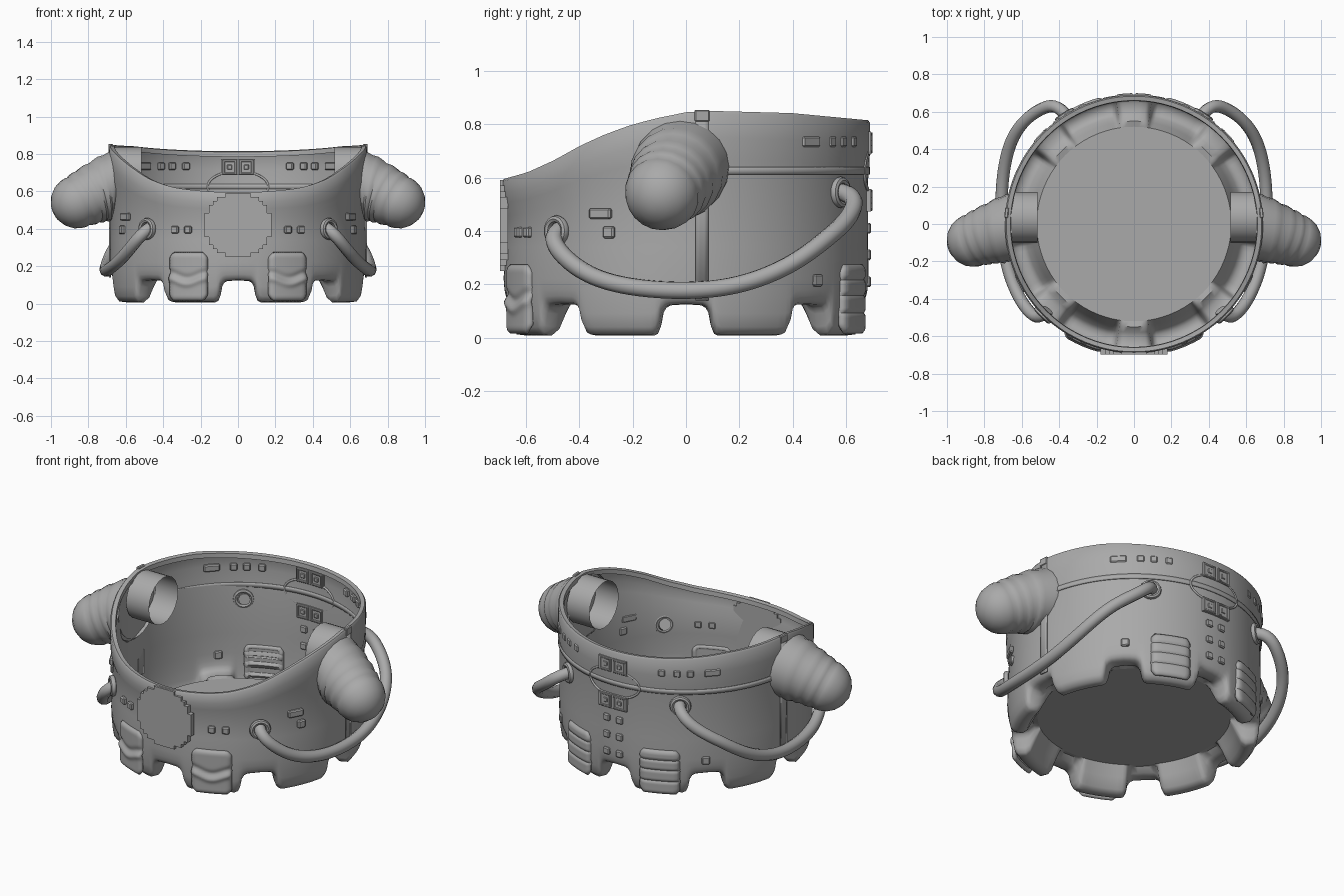
import bpy, bmesh, math
from mathutils import Matrix, Vector

if "Cube" in bpy.data.objects:
    bpy.data.objects.remove(bpy.data.objects["Cube"])

GREY = bpy.data.materials.new("grey")
GREY.diffuse_color = (0.4, 0.4, 0.4, 1)
GREY.use_nodes = True
GREY.node_tree.nodes["Principled BSDF"].inputs["Base Color"].default_value = GREY.diffuse_color


def make(name, bm, angle=35, recalc=True):
    if recalc:
        bmesh.ops.recalc_face_normals(bm, faces=bm.faces)
    me = bpy.data.meshes.new(name)
    bm.to_mesh(me)
    bm.free()
    me.materials.append(GREY)
    me.shade_smooth()
    me.set_sharp_from_angle(angle=math.radians(angle))
    ob = bpy.data.objects.new(name, me)
    bpy.context.collection.objects.link(ob)
    return ob


def skin(bm, rings, closed=True):
    """Join rows of points with quads."""
    rows = [[bm.verts.new(p) for p in r] for r in rings]
    n = len(rows[0])
    for a, b in zip(rows, rows[1:]):
        for i in range(n if closed else n - 1):
            j = (i + 1) % n
            bm.faces.new((a[i], a[j], b[j], b[i]))
    return rows


def polar(deg, r, z):
    """Angle 0 is the front, 90 is +x."""
    a = math.radians(deg)
    return Vector((r * math.sin(a), -r * math.cos(a), z))


def facing(deg, r, z):
    """Frame on the wall: local z points outward, local y up."""
    a = math.radians(deg)
    out = Vector((math.sin(a), -math.cos(a), 0))
    side = Vector((math.cos(a), math.sin(a), 0))
    m = Matrix((side, Vector((0, 0, 1)), out)).transposed().to_4x4()
    m.translation = polar(deg, r, z)
    return m


def lathe(name, frame, profile, n=24, loop=False):
    """Rings of radius r at h; frame(h) gives the placement of each ring."""
    bm = bmesh.new()
    rings = [[frame(h) @ Vector((r * math.cos(t), r * math.sin(t), 0))
              for t in (2 * math.pi * i / n for i in range(n))] for r, h in ((r, h) for r, h in profile)]
    skin(bm, rings + (rings[:1] if loop else []))
    bmesh.ops.remove_doubles(bm, verts=bm.verts, dist=1e-4)
    return make(name, bm, 40)


def block(name, deg, z, w, h, d=0.024, r=0.683, bevel=0.006):
    bm = bmesh.new()
    bmesh.ops.create_cube(bm, size=1)
    bmesh.ops.scale(bm, vec=(w, h, d), verts=bm.verts)
    if bevel:
        bmesh.ops.bevel(bm, geom=bm.edges[:], offset=bevel, segments=1, affect='EDGES')
    bm.transform(facing(deg, r, z))
    return make(name, bm, 30)


def tube(name, pts, radius, cyclic=False, res=6):
    cu = bpy.data.curves.new(name, 'CURVE')
    cu.dimensions = '3D'
    sp = cu.splines.new('NURBS')
    sp.points.add(len(pts) - 1)
    for p, q in zip(sp.points, pts):
        p.co = (*q, 1)
    sp.order_u = 4
    sp.use_endpoint_u = not cyclic
    sp.use_cyclic_u = cyclic
    cu.bevel_depth, cu.bevel_resolution, cu.resolution_u = radius, 3, res
    cu.use_fill_caps = True
    cu.materials.append(GREY)
    ob = bpy.data.objects.new(name, cu)
    bpy.context.collection.objects.link(ob)


def lerp(table, x):
    for (x0, y0), (x1, y1) in zip(table, table[1:]):
        if x <= x1:
            t = max(0, (x - x0) / (x1 - x0))
            return y0 + (y1 - y0) * t
    return table[-1][1]


RIM = [(-.69, .595), (-.6, .62), (-.5, .665), (-.4, .72), (-.3, .765), (-.2, .8),
       (-.1, .825), (0, .845), (.1, .85), (.4, .842), (.69, .815)]
FLOOR = .147


# --- body: thin wall with a sweeping rim and eight hollow feet ---
def section(deg):
    y = -.69 * math.cos(math.radians(deg))
    rim = lerp(RIM, y)
    crease = rim - lerp([(-.69, .11), (0, .2), (.69, .2)], y)
    neck = lerp([(-.3, .673), (.1, .682)], y)
    a = abs((deg + 22.5) % 45 - 22.5)
    zb = lerp([(0, .122), (5.5, .118), (7, .108), (8.2, .085), (9, .035), (10, .008), (11.5, 0)], a)
    pts = [(.657, rim - .03), (.66, rim - .004), (.683, rim), (.69, rim - .01),
           (.69, rim * .5 + crease * .5), (.688, crease + .02), (neck, crease - .03),
           (neck * .4 + .684 * .6, .34), (.684, .22)]
    low = [(.681, .15), (.676, .09), (.668, .04), (.648, .012), (.605, .007), (.58, .025), (.55, .085)]
    pts += [(r, zb + z * (.2 - zb) / .2) for r, z in low]
    pts += [(.52, FLOOR)]
    return [polar(deg, r, z) for r, z in pts]


steps = [0, 3, 5.5, 6.3, 7, 7.6, 8.2, 9, 10, 11.5, 14, 18, 22.5]
half = steps + [45 - s for s in steps[-2:0:-1]]
angles = [45 * k + s for k in range(8) for s in half]
bm = bmesh.new()
columns = [section(d) for d in angles]
skin(bm, list(zip(*columns)))
make("body", bm, 50)

# --- floor disc ---
bm = bmesh.new()
bm.faces.new([bm.verts.new(polar(d, .52, FLOOR)) for d in angles])
make("floor", bm, 30)


# --- raised curved panels ---
def panel(name, d0, d1, z0, z1, r_of, nu=12, nv=24, thick=.04, corner=0.0):
    bm = bmesh.new()
    grid = []
    for j in range(nv + 1):
        v = j / nv
        e = max(0, 1 - min(v, 1 - v) / .15)
        k = 1 - corner * e * e
        grid.append([polar((d0 + d1) / 2 + (d1 - d0) * (i / nu - .5) * k,
                           r_of(i / nu, v), z0 + (z1 - z0) * v) for i in range(nu + 1)])
    skin(bm, grid, False)
    ob = make(name, bm, 40, False)
    s = ob.modifiers.new("thickness", 'SOLIDIFY')
    s.thickness, s.offset = thick, -1


def edge(u, v):
    return .685 + .016 * min(1, min(u, 1 - u) / .12, min(v, 1 - v) / .08) ** .5


def front_pad(u, v):
    c = .4 + .06 * math.cos(2 * math.pi * u)
    wave = .009 * math.exp(-((v - c) / .06) ** 2) - .008 * math.exp(-((v - c - .14) / .06) ** 2)
    return edge(u, v) + wave


def back_pad(u, v):
    groove = sum(math.exp(-((v - c) / .025) ** 2) for c in (.3, .55, .78))
    return edge(u, v) - .007 * groove


for s in (-1, 1):
    panel("front_foot_pad", s * 23 - 9.4, s * 23 + 9.4, .015, .275, front_pad, 16, 32, .024, .25)
    panel("back_foot_pad", 180 + s * 23 - 9.4, 180 + s * 23 + 9.4, .015, .275, back_pad, 12, 40, .024, .2)
    # side seam strap with its rim clip
    panel("side_strap", s * 95 - 2, s * 95 + 2, .14, .82, lambda u, v: .691, 3, 2, .008)
    block("rim_clip", s * 95, .832, .055, .045, .02, .684, .004)
panel("back_belt", 97, 263, .612, .64, lambda u, v: .6905, 64, 2, .006)

# --- stepped round plate on the front ---
N, PR, CZ = 8, .178, .42
bm = bmesh.new()
cell = PR / N
outline = []
for i in range(N):
    h = round(math.sqrt(1 - ((i + .35) / N) ** 2) * N) * cell
    outline += [(i * cell, h), ((i + 1) * cell, h)]
right = outline + [(x, -y) for x, y in reversed(outline)]
full = right + [(-x, y) for x, y in reversed(right)]
clean = [p for i, p in enumerate(full) if (Vector(p) - Vector(full[i - 1])).length > 1e-5]
face = bm.faces.new([bm.verts.new((x, -.697, CZ + y * .96)) for x, y in clean])
ext = bmesh.ops.extrude_face_region(bm, geom=[face])
bmesh.ops.translate(bm, vec=(0, .03, 0), verts=[g for g in ext["geom"] if isinstance(g, bmesh.types.BMVert)])
bmesh.ops.remove_doubles(bm, verts=bm.verts, dist=1e-5)
make("front_plate", bm, 30)

# --- ribbed side horns, flush with the wall, with an open sleeve inside ---
HORN = [(.178, .16), (.18, .19), (.173, .212), (.176, .235), (.168, .26),
        (.16, .275), (.163, .298), (.156, .32), (.15, .333), (.153, .354), (.147, .377),
        (.14, .39), (.143, .412), (.137, .44), (.122, .475), (.095, .507), (.055, .532), (0, .545)]
SLEEVE = [(.137, 0), (.137, .15), (0, .16)]
for s in (-1, 1):
    start, tip = Vector((s * .515, .035, .71)), Vector((s * .99, -.133, .482))
    axis = (tip - start).normalized()
    side = Vector((s, 0, 0))

    def horn_frame(h):
        blend = min(1, max(0, (h - .16) / .17))
        q = side.lerp(axis, blend).to_track_quat('Z', 'Y')
        return Matrix.Translation(start + axis * h) @ q.to_matrix().to_4x4()

    def sleeve_frame(h):
        return Matrix.Translation((s * (.515 + h), .035, .70)) @ Matrix.Rotation(math.pi / 2, 4, 'Y')

    lathe("horn", horn_frame, HORN, 20)
    lathe("horn_sleeve", sleeve_frame, SLEEVE, 20)

# --- hanging side cables with socket rings ---
SAG = [(.46, -.46, .41), (.505, -.515, .385), (.565, -.475, .31), (.635, -.36, .225), (.69, -.2, .185),
       (.708, 0, .172), (.71, .2, .19), (.68, .40, .27), (.61, .54, .38), (.48, .635, .465),
       (.40, .64, .54), (.35, .56, .55)]
SOCKET = [(.045 + .014 * math.cos(t), .016 * math.sin(t)) for t in (math.pi * i / 4 for i in range(8))]
for s in (-1, 1):
    tube("cable", [(s * x, y, z) for x, y, z in SAG], .033)
    for d, z in ((45, .4), (147.5, .545)):
        wall = facing(s * d, .688, z)
        lathe("cable_socket", lambda h: wall @ Matrix.Translation((0, 0, h)), SOCKET, 20, True)

# --- small studs: angle, height, width, tallness ---
STUDS = [(23, .395, .04, .04), (29.5, .395, .04, .04), (65, .395, .045, .045), (62, .465, .09, .04),
         (156, .735, .04, .04), (149, .735, .04, .04), (143, .735, .04, .04),
         (133, .735, .09, .04), (136, .215, .045, .045)]
STUDS += [(176.5, z, .042, .04) for z in (.41, .31, .21)]
for s in (-1, 1):
    for d, z, w, h in STUDS:
        block("stud", s * d, z, w, h)

# --- back buckles: framed squares, joined by a thin loop ---
for z in (.73, .515):
    block("buckle_plate", 180, z, .18, .085, .018, .684, 0)
    for s in (-1, 1):
        c = 180 + s * 3.8
        for k in (-1, 1):
            block("buckle_frame", c, z + k * .034, .078, .012, .03, .684, .003)
            block("buckle_frame", c + k * 2.75, z, .012, .078, .03, .684, .003)
        block("buckle_stud", c, z, .026, .026, .03, .684, .003)
loop = []
for i in range(16):
    t = 2 * math.pi * i / 16
    loop.append(polar(180 + 14 * math.cos(t), .688, .625 + .085 * math.sin(t)))
tube("buckle_loop", loop, .006, True, 4)
